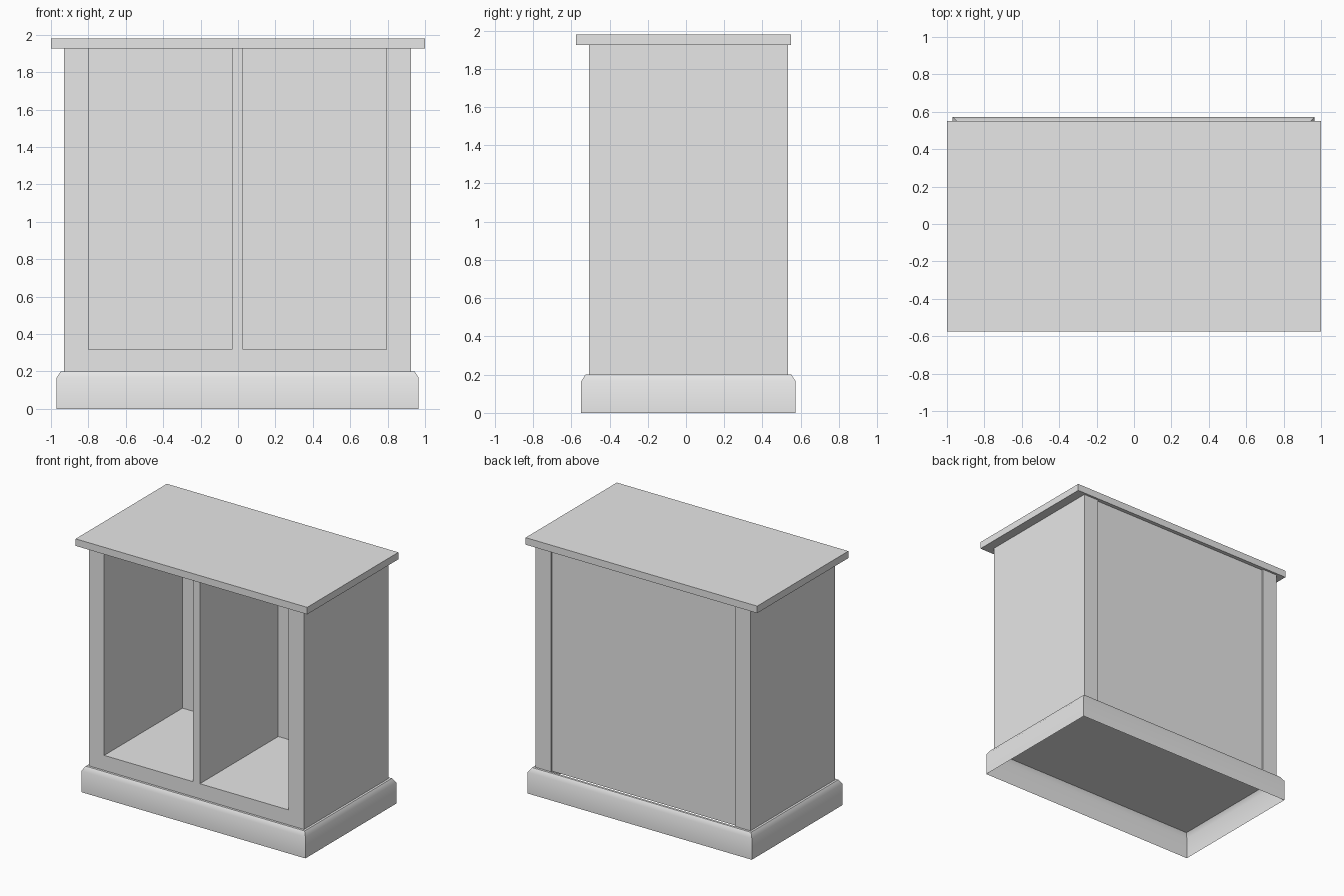
import bpy
import bmesh
from math import radians

if "Cube" in bpy.data.objects:
    bpy.data.objects.remove(bpy.data.objects["Cube"])

GREY = (0.8, 0.8, 0.8, 1.0)
paint = bpy.data.materials.new("light_grey")
paint.use_nodes = True
paint.diffuse_color = GREY
paint.node_tree.nodes["Principled BSDF"].inputs["Base Color"].default_value = GREY

# Shared footprint and heights of the cabinet body
X0, X1 = -0.93, 0.926
Y0, Y1 = -0.508, 0.533
BASE_Z, BODY_Z, TOP_Z = 0.2, 1.925, 1.98


def add_box(bm, x, y, z):
    """Add a box given its (low, high) extents on each axis."""
    verts = bmesh.ops.create_cube(bm, size=1.0)["verts"]
    for v in verts:
        for axis, (low, high) in enumerate((x, y, z)):
            v.co[axis] = low if v.co[axis] < 0 else high


def finish(bm, name):
    mesh = bpy.data.meshes.new(name)
    bm.to_mesh(mesh)
    bm.free()
    mesh.materials.append(paint)
    obj = bpy.data.objects.new(name, mesh)
    bpy.context.collection.objects.link(obj)
    return obj


def activate(obj):
    bpy.ops.object.select_all(action="DESELECT")
    obj.select_set(True)
    bpy.context.view_layer.objects.active = obj


# Carcass: solid block with two open compartments and a shallow back recess
bm = bmesh.new()
add_box(bm, (X0, X1), (Y0, Y1), (BASE_Z, BODY_Z))
carcass = finish(bm, "carcass")

bm = bmesh.new()
for x in ((-0.8, -0.032), (0.027, 0.793)):
    add_box(bm, x, (Y0 - 0.1, 0.458), (0.317, BODY_Z + 0.1))
add_box(bm, (-0.8, 0.793), (Y1 - 0.013, Y1 + 0.1), (BASE_Z - 0.1, BODY_Z + 0.1))
cutter = finish(bm, "opening_cutter")
cutter.hide_render = True

cut = carcass.modifiers.new("openings", "BOOLEAN")
cut.operation = "DIFFERENCE"
cut.solver = "EXACT"
cut.object = cutter
activate(carcass)
bpy.ops.object.modifier_apply(modifier=cut.name)
bpy.data.objects.remove(cutter)

# Worktop: thin slab overhanging the body
bm = bmesh.new()
add_box(bm, (-1, 1), (-0.575, 0.55), (BODY_Z, TOP_Z))
finish(bm, "worktop")

# Plinth: hollow skirt swept round the body, with a bevelled upper edge
bm = bmesh.new()
rings = []
for out, z in ((0.04, 0), (0.04, 0.166), (0.018, BASE_Z), (0, BASE_Z)):
    corners = ((X0 - out, Y0 - out), (X1 + out, Y0 - out),
               (X1 + out, Y1 + out), (X0 - out, Y1 + out))
    rings.append([bm.verts.new((x, y, z)) for x, y in corners])
for low, high in zip(rings, rings[1:]):
    for i in range(4):
        j = (i + 1) % 4
        bm.faces.new((low[i], low[j], high[j], high[i]))
plinth = finish(bm, "plinth")
activate(plinth)
bpy.ops.object.shade_smooth_by_angle(angle=radians(40))
